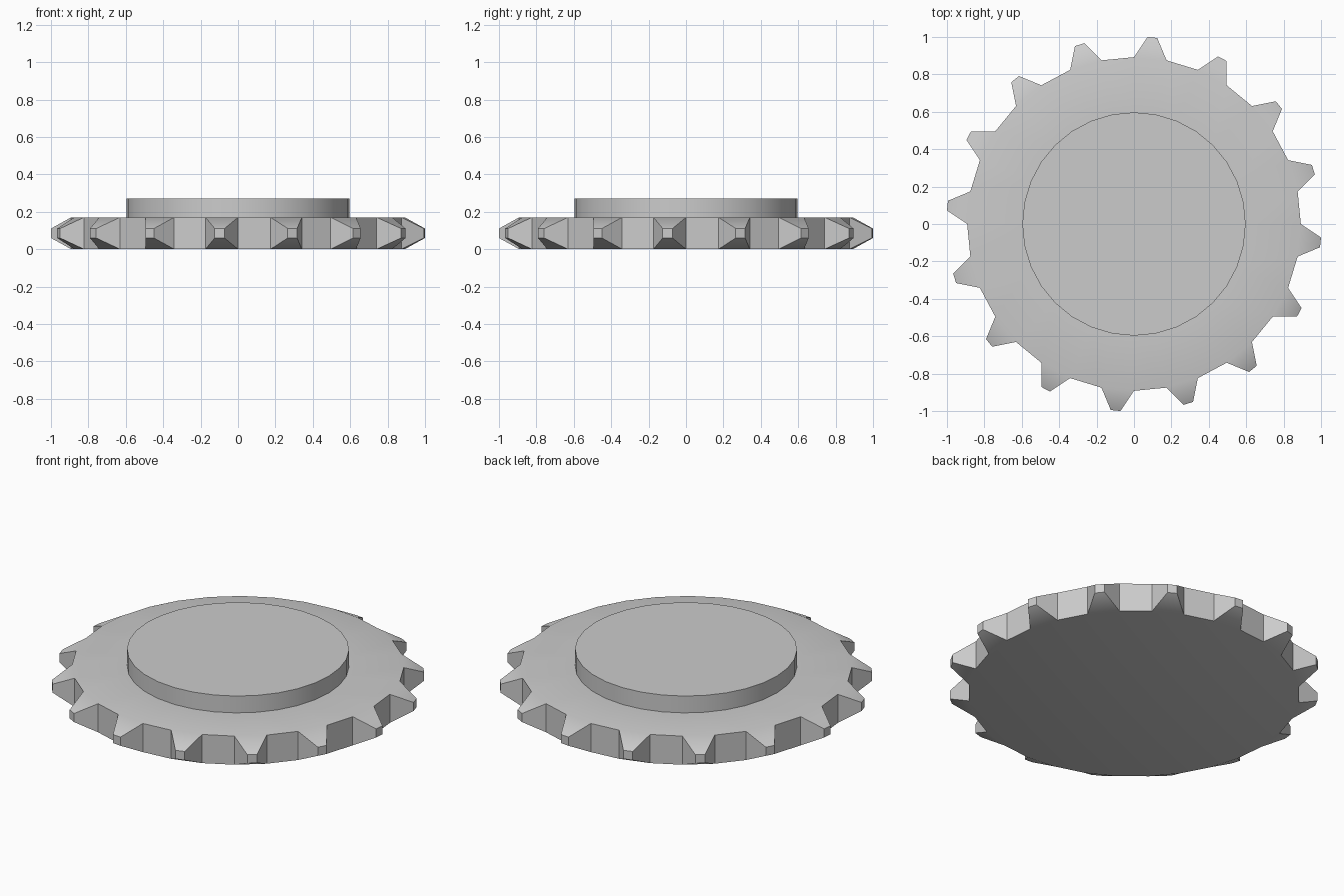
import bpy, bmesh, math
from mathutils import Vector

if "Cube" in bpy.data.objects:
    bpy.data.objects.remove(bpy.data.objects["Cube"], do_unlink=True)

SEGMENTS = 32
BODY_RADIUS, BODY_HEIGHT = 0.892, 0.17
HUB_RADIUS, HUB_HEIGHT = 0.597, 0.10
TIP_RADIUS, TIP_SCALE = 1.002, 0.3
STEP = 2 * math.pi / SEGMENTS

grey = bpy.data.materials.new("light grey")
grey.use_nodes = True
colour = (0.6, 0.6, 0.6, 1)
grey.diffuse_color = colour
grey.node_tree.nodes["Principled BSDF"].inputs["Base Color"].default_value = colour

bm = bmesh.new()


def extrude_up(face, height):
    """Raise a face and return its new cap."""
    result = bmesh.ops.extrude_discrete_faces(bm, faces=[face])
    cap = result["faces"][0]
    bmesh.ops.translate(bm, verts=cap.verts, vec=(0, 0, height))
    return cap


# Disc body
bottom = [bm.verts.new((BODY_RADIUS * math.cos(i * STEP),
                        BODY_RADIUS * math.sin(i * STEP), 0))
          for i in range(SEGMENTS)]
top = [bm.verts.new(v.co + Vector((0, 0, BODY_HEIGHT))) for v in bottom]
bm.faces.new(list(reversed(bottom)))
cap = bm.faces.new(top)
sides = []
for i in range(SEGMENTS):
    j = (i + 1) % SEGMENTS
    sides.append(bm.faces.new((bottom[i], bottom[j], top[j], top[i])))
bm.normal_update()

# Raised round hub: inset the top, then lift it
hub = bmesh.ops.extrude_discrete_faces(bm, faces=[cap])["faces"][0]
for v in hub.verts:
    v.co.x *= HUB_RADIUS / BODY_RADIUS
    v.co.y *= HUB_RADIUS / BODY_RADIUS
extrude_up(hub, HUB_HEIGHT)

# Tapered teeth on every second rim face
for face in sides[1::2]:
    tip = bmesh.ops.extrude_discrete_faces(bm, faces=[face])["faces"][0]
    centre = tip.calc_center_median()
    outward = Vector((centre.x, centre.y, 0))
    target = outward.normalized() * TIP_RADIUS + Vector((0, 0, centre.z))
    for v in tip.verts:
        v.co = target + (v.co - centre) * TIP_SCALE

bmesh.ops.remove_doubles(bm, verts=bm.verts, dist=0.0001)
bmesh.ops.recalc_face_normals(bm, faces=bm.faces)
mesh = bpy.data.meshes.new("sprocket")
bm.to_mesh(mesh)
bm.free()
mesh.materials.append(grey)
sprocket = bpy.data.objects.new("sprocket", mesh)
bpy.context.collection.objects.link(sprocket)

# Smooth hub wall and tooth slopes, sharp edges elsewhere
bpy.ops.object.select_all(action="DESELECT")
sprocket.select_set(True)
bpy.context.view_layer.objects.active = sprocket
bpy.ops.object.shade_smooth_by_angle(angle=math.radians(30))
